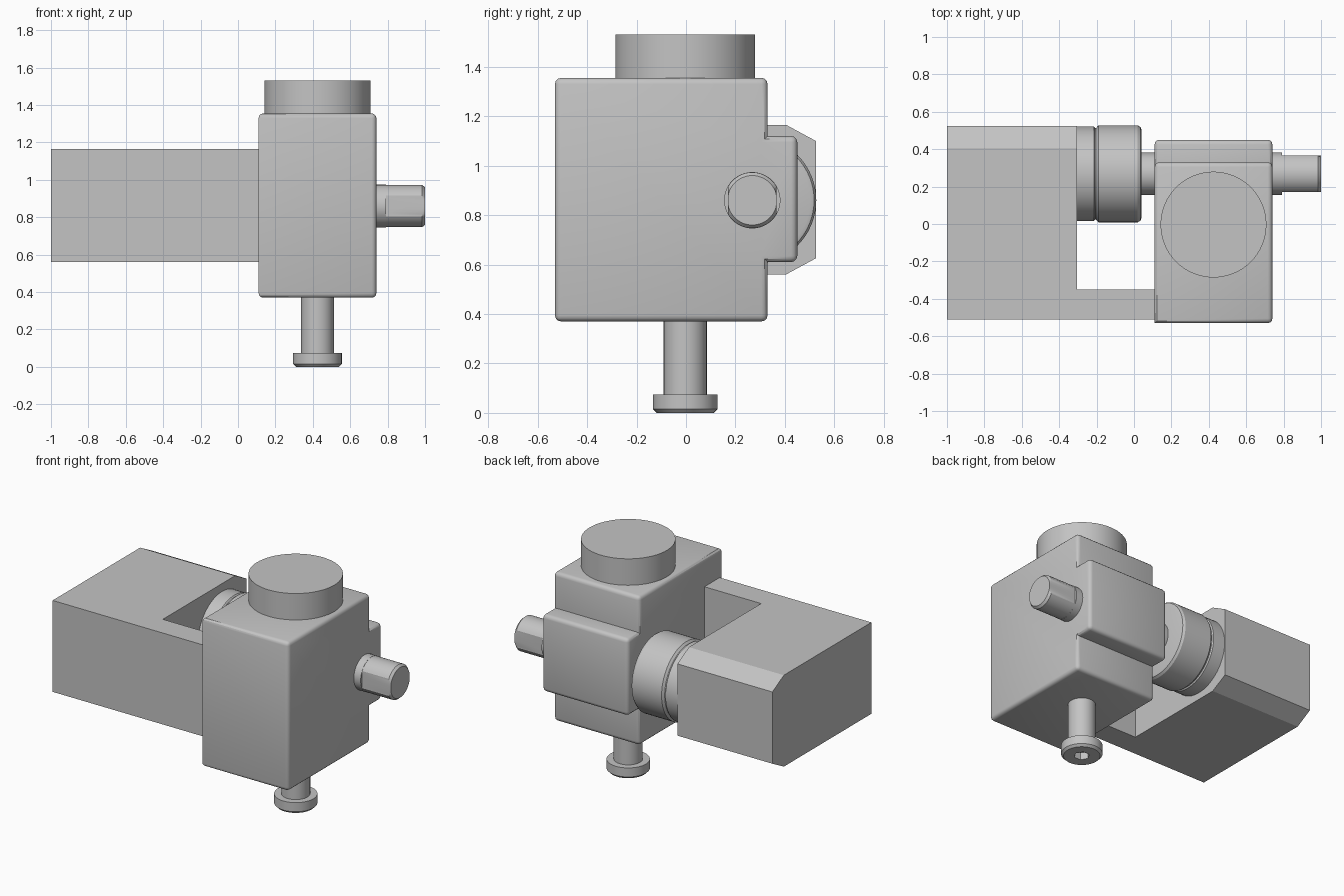
import bpy, bmesh, math
from mathutils import Vector

if "Cube" in bpy.data.objects:
    bpy.data.objects.remove(bpy.data.objects["Cube"], do_unlink=True)

# One plain grey for everything
grey = bpy.data.materials.new("plain grey")
grey.use_nodes = True
colour = (0.55, 0.55, 0.55, 1)
grey.diffuse_color = colour
grey.node_tree.nodes["Principled BSDF"].inputs["Base Color"].default_value = colour


def finish(name, bm, smooth=True):
    bmesh.ops.recalc_face_normals(bm, faces=bm.faces)
    mesh = bpy.data.meshes.new(name)
    bm.to_mesh(mesh)
    bm.free()
    obj = bpy.data.objects.new(name, mesh)
    bpy.context.collection.objects.link(obj)
    mesh.materials.append(grey)
    bpy.ops.object.select_all(action='DESELECT')
    obj.select_set(True)
    bpy.context.view_layer.objects.active = obj
    if smooth:
        bpy.ops.object.shade_smooth_by_angle(angle=math.radians(30))
    return obj


def prism(points, shift):
    """Extrude a closed outline along a vector."""
    bm = bmesh.new()
    face = bm.faces.new([bm.verts.new(p) for p in points])
    out = bmesh.ops.extrude_face_region(bm, geom=[face])
    moved = [v for v in out["geom"] if isinstance(v, bmesh.types.BMVert)]
    bmesh.ops.translate(bm, verts=moved, vec=shift)
    bmesh.ops.recalc_face_normals(bm, faces=bm.faces)
    return bm


def lathe(profile, place, sides=48):
    """Capped solid of rings (position along axis, radius); place maps to the model."""
    bm = bmesh.new()
    rings = []
    for t, r in profile:
        angles = [2 * math.pi * i / sides for i in range(sides)]
        rings.append([bm.verts.new(place(t, r * math.cos(a), r * math.sin(a))) for a in angles])
    for low, high in zip(rings, rings[1:]):
        for i in range(sides):
            j = (i + 1) % sides
            bm.faces.new((low[i], low[j], high[j], high[i]))
    bm.faces.new(rings[0])
    bm.faces.new(rings[-1])
    return bm


def upright(t, u, v):
    return (0.425 + u, v - 0.003, t)


def sideways(t, u, v):
    return (t, 0.268 + u, 0.86 + v)


# Main body with a raised band on its back, outer edges rounded
side = [(-0.53, 0.37), (0.33, 0.37), (0.33, 0.61), (0.45, 0.61),
        (0.45, 1.12), (0.33, 1.12), (0.33, 1.355), (-0.53, 1.355)]
bm = prism([(0.11, y, z) for y, z in side], (0.63, 0, 0))
outer = [e for e in bm.edges if e.is_convex
         and not all(v.co.x < 0.2 and v.co.y < -0.5 for v in e.verts)]
bmesh.ops.bevel(bm, geom=outer, offset=0.025, segments=3, profile=0.5, affect='EDGES')
finish("main_body", bm)

# L-shaped bracket: solid block and front plate, back edges chamfered
plan = [(-1, -0.51), (0.12, -0.51), (0.12, -0.35), (-0.305, -0.35),
        (-0.305, 0.525), (-1, 0.525)]
bm = prism([(x, y, 0.56) for x, y in plan], (0, 0, 0.605))
for z, sign in ((1.165, 1), (0.56, -1)):
    geom = bm.verts[:] + bm.edges[:] + bm.faces[:]
    bmesh.ops.bisect_plane(bm, geom=geom, plane_co=(0, 0.405, z),
                           plane_no=Vector((0, 0.065, 0.12 * sign)).normalized(),
                           clear_outer=True)
    bmesh.ops.holes_fill(bm, edges=[e for e in bm.edges if e.is_boundary], sides=0)
finish("bracket", bm, smooth=False)

# Round cap on top
finish("top_cap", lathe([(1.34, 0.283), (1.53, 0.283)], upright, 64))

# Stepped collar between the bracket and the body
finish("collar", lathe([(-0.32, 0.253), (-0.215, 0.253), (-0.208, 0.245), (-0.203, 0.245),
                        (-0.19, 0.259), (0.02, 0.259), (0.035, 0.25), (0.04, 0.235)],
                       sideways, 64))

# Drive shaft through the body, with two flats at the free end
finish("shaft", lathe([(0.02, 0.114), (0.79, 0.114)], sideways))
bm = lathe([(0.785, 0.113), (0.985, 0.113), (1.0, 0.1)], sideways)
for v in bm.verts:
    v.co.y = min(max(v.co.y, 0.17), 0.366)
finish("shaft_flats", bm)

# Bottom screw with a hexagonal socket
screw = finish("bottom_screw", lathe([(0, 0.115), (0.015, 0.13), (0.075, 0.13),
                                      (0.075, 0.087), (0.39, 0.087)], upright))
cutter = finish("socket_cutter", lathe([(-0.05, 0.05), (0.05, 0.05)], upright, 6), smooth=False)
cutter.hide_render = True
cut = screw.modifiers.new("socket", 'BOOLEAN')
cut.operation = 'DIFFERENCE'
cut.solver = 'EXACT'
cut.object = cutter
bpy.context.view_layer.objects.active = screw
bpy.ops.object.modifier_move_to_index(modifier=cut.name, index=0)
bpy.ops.object.modifier_apply(modifier=cut.name)
bpy.data.objects.remove(cutter, do_unlink=True)
